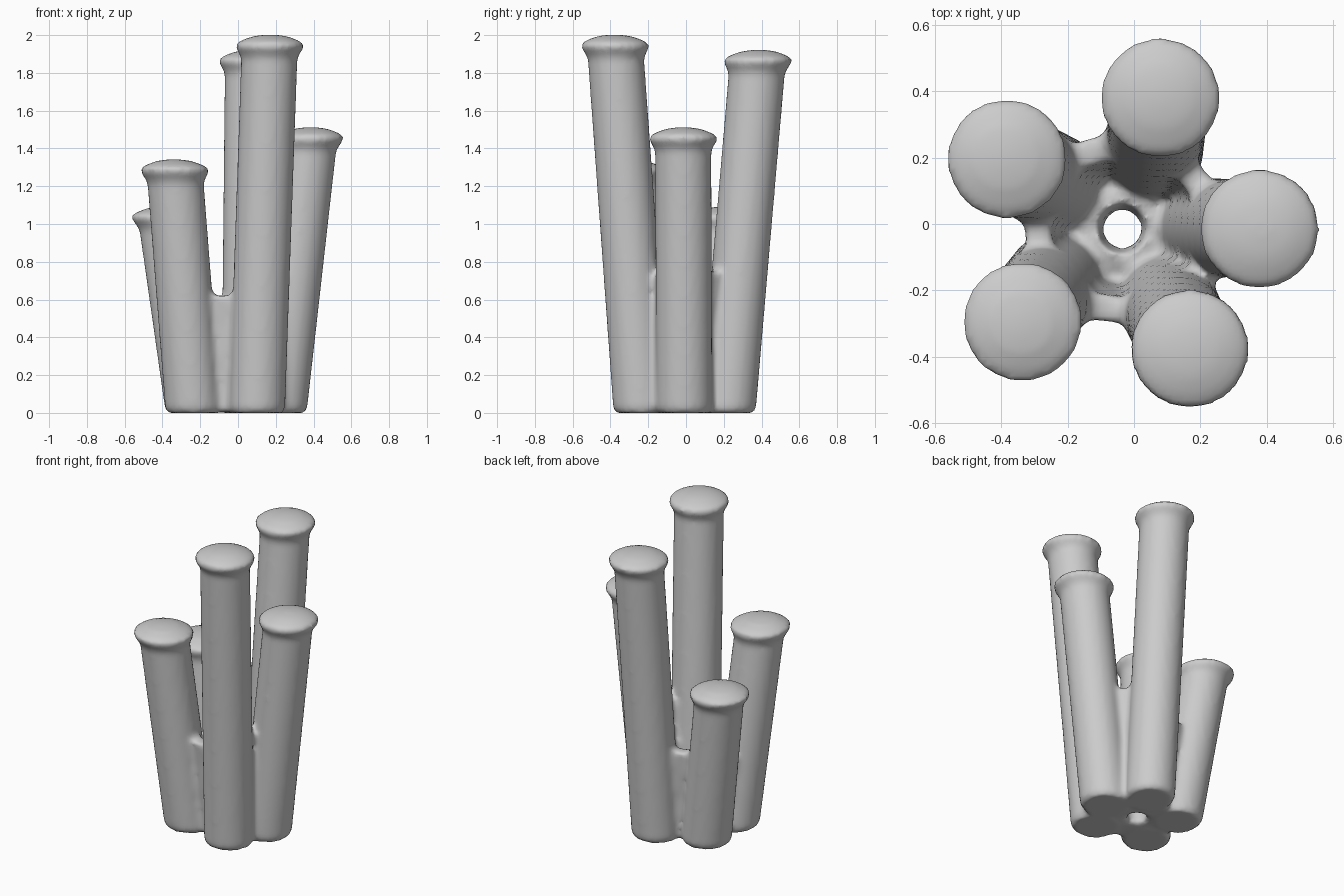
import bpy, bmesh, math
from mathutils import Vector

if "Cube" in bpy.data.objects:
    bpy.data.objects.remove(bpy.data.objects["Cube"])

# base centre (x, y), top centre (x, y), height of each tube, in ring order
TUBES = [
    ((0.10, -0.235), (0.17, -0.38), 2.00),
    ((0.215, -0.01), (0.385, -0.015), 1.51),
    ((0.06, 0.22), (0.08, 0.385), 1.92),
    ((-0.235, 0.12), (-0.39, 0.20), 1.09),
    ((-0.235, -0.17), (-0.34, -0.30), 1.34),
]
WEB_HEIGHTS = [0.72, 0.75, 0.60, 0.50, 0.62]
CENTRE = Vector((-0.035, -0.015, 0))
R, SIDES = 0.149, 32

grey = bpy.data.materials.new("plain grey")
grey.diffuse_color = (0.6, 0.6, 0.6, 1)
grey.use_nodes = True
grey.node_tree.nodes["Principled BSDF"].inputs["Base Color"].default_value = grey.diffuse_color
bm = bmesh.new()


def axis(tube, z):
    """Point on a tube's leaning axis at height z."""
    (bx, by), (tx, ty), h = tube
    t = z / h
    return Vector((bx + (tx - bx) * t, by + (ty - by) * t, z))


def loft(rings):
    """Skin closed rings of points and cap both ends."""
    vs = [[bm.verts.new(p) for p in ring] for ring in rings]
    n = len(vs[0])
    for a, b in zip(vs, vs[1:]):
        for i in range(n):
            j = (i + 1) % n
            bm.faces.new((a[i], a[j], b[j], b[i]))
    bm.faces.new(vs[0][::-1])
    bm.faces.new(vs[-1])


def circle(c, r, n=SIDES):
    return [c + Vector((r * math.cos(a), r * math.sin(a), 0))
            for a in (2 * math.pi * i / n for i in range(n))]


# leaning tubes with a flared rim and a domed cap
for tube in TUBES:
    h = tube[2]
    profile = [(0, R - 0.012), (0.025, R), (h - 0.125, R), (h - 0.095, R + 0.012),
               (h - 0.07, R + 0.030), (h - 0.045, R + 0.031), (h - 0.025, R - 0.005),
               (h - 0.006, 0.09), (h + 0.002, 0.03)]
    loft([circle(axis(tube, z), r) for z, r in profile])

# webs filling the gaps between neighbouring tubes
for i, top in enumerate(WEB_HEIGHTS):
    a, b = TUBES[i], TUBES[(i + 1) % len(TUBES)]
    rings = []
    for z in (0.005, top / 2, top):
        p, q = axis(a, z), axis(b, z)
        d = (q - p).normalized()
        side = Vector((-d.y, d.x, 0)) * 0.04
        rings.append([p + side, p - side, q - side, q + side])
    loft(rings)

# floor ring around the central hole
n = 24
rings = [circle(CENTRE + Vector((0, 0, z)), r, n)
         for z, r in ((0.005, 0.055), (0.005, 0.2), (0.09, 0.2), (0.15, 0.075))]
vs = [[bm.verts.new(p) for p in ring] for ring in rings]
for k in range(4):
    a, b = vs[k], vs[(k + 1) % 4]
    for i in range(n):
        j = (i + 1) % n
        bm.faces.new((a[i], a[j], b[j], b[i]))

bmesh.ops.recalc_face_normals(bm, faces=bm.faces)
mesh = bpy.data.meshes.new("tube_cluster")
bm.to_mesh(mesh)
bm.free()
mesh.materials.append(grey)
obj = bpy.data.objects.new("tube_cluster", mesh)
bpy.context.collection.objects.link(obj)

# fuse everything into one soft skin
remesh = obj.modifiers.new("fuse", 'REMESH')
remesh.mode = 'VOXEL'
remesh.voxel_size = 0.018
remesh.use_smooth_shade = True
smooth = obj.modifiers.new("soften", 'SMOOTH')
smooth.factor = 0.5
smooth.iterations = 4
